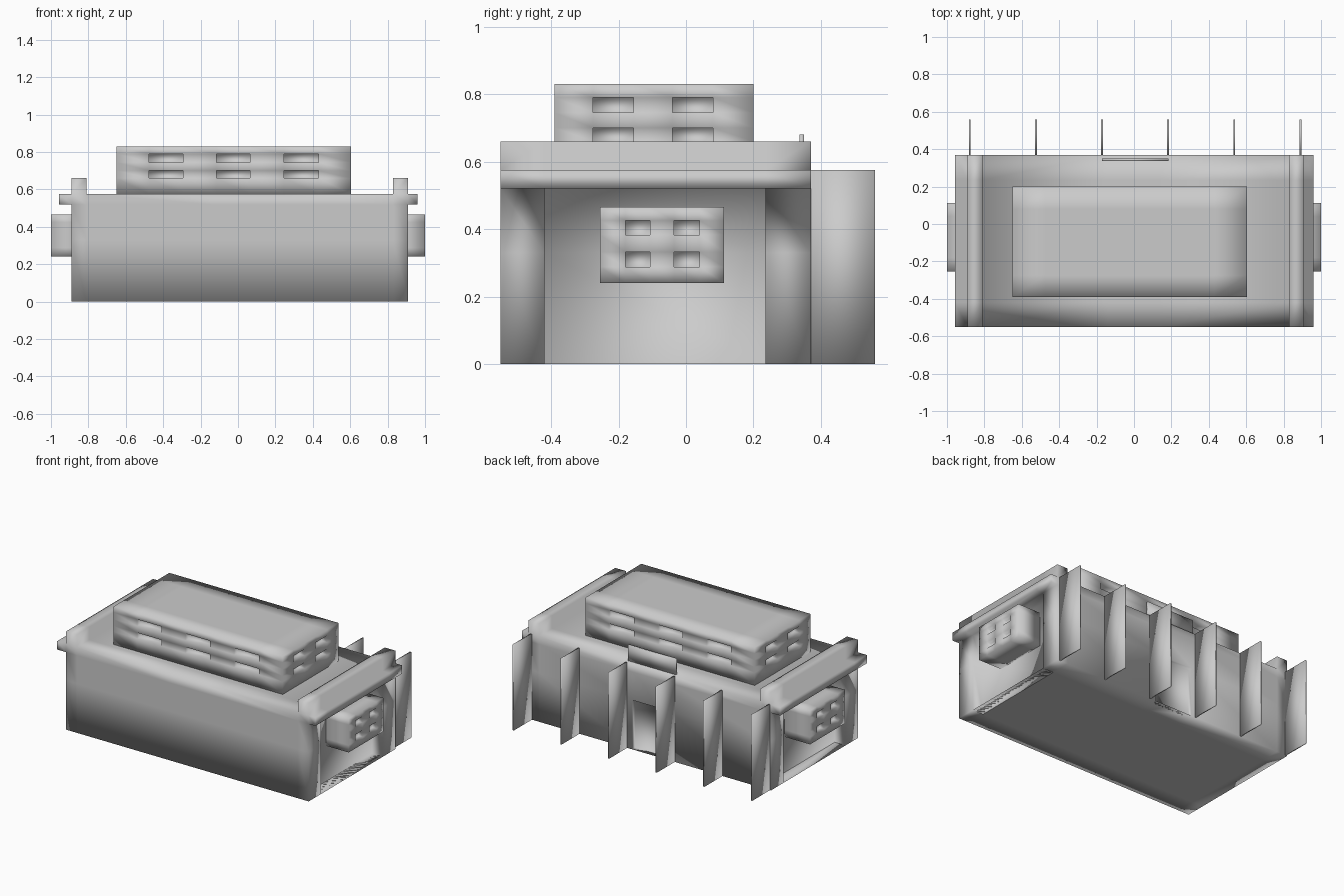
import bpy, bmesh
from mathutils import Vector

if "Cube" in bpy.data.objects:
    bpy.data.objects.remove(bpy.data.objects["Cube"])


def grid_box(lo, hi, cuts=((), (), ())):
    """Box between two corners, sliced along each axis at the given positions."""
    bm = bmesh.new()
    bmesh.ops.create_cube(bm, size=1)
    for v in bm.verts:
        v.co = Vector([lo[i] if v.co[i] < 0 else hi[i] for i in range(3)])
    for axis in range(3):
        normal = Vector((0, 0, 0))
        normal[axis] = 1
        for c in cuts[axis]:
            bmesh.ops.bisect_plane(bm, geom=bm.verts[:] + bm.edges[:] + bm.faces[:],
                                   plane_co=normal * c, plane_no=normal)
    return bm


def push(bm, axis, level, spans, dist):
    """Extrude the faces on plane axis=level whose centres lie inside one of the spans."""
    others = [i for i in range(3) if i != axis]
    picked = []
    for f in bm.faces:
        c = f.calc_center_median()
        if all(abs(v.co[axis] - level) < 1e-4 for v in f.verts) and any(
                s[0][0] < c[others[0]] < s[0][1] and s[1][0] < c[others[1]] < s[1][1] for s in spans):
            picked.append(f)
    res = bmesh.ops.extrude_face_region(bm, geom=picked)
    old = [f for f in picked if f.is_valid]
    if old:
        bmesh.ops.delete(bm, geom=old, context='FACES')
    for v in res['geom']:
        if isinstance(v, bmesh.types.BMVert):
            v.co[axis] += dist


def finish(name, bm):
    bm.normal_update()
    for f in bm.faces:
        f.smooth = True
    me = bpy.data.meshes.new(name)
    bm.to_mesh(me)
    bm.free()
    ob = bpy.data.objects.new(name, me)
    bpy.context.collection.objects.link(ob)
    return ob


def flat(pairs):
    return sorted(v for p in pairs for v in p)


def grid(a, b):
    return [(p, q) for p in a for q in b]


# Main hall: end recesses, eave ledges, roof parapets and back doorway
X0, X1, Y0, Y1, H = -0.89, 0.91, -0.55, 0.37, 0.575
bm = grid_box((X0, Y0, 0), (X1, Y1, H),
              ((-0.81, -0.14, 0.14, 0.83), (-0.42, 0.235), (0.33, 0.52)))
push(bm, 1, Y1, [((-0.14, 0.14), (0, 0.33))], -0.03)
for x, s in ((X0, -1), (X1, 1)):
    push(bm, 0, x, [((-0.42, 0.235), (0, 0.52))], -0.08 * s)
    push(bm, 0, x, [((Y0, Y1), (0.52, H))], 0.05 * s if s > 0 else -0.068)
push(bm, 2, H, [((X0, -0.81), (Y0, Y1)), ((0.83, X1), (Y0, Y1))], 0.085)
finish("main_hall", bm)

# Rooftop storey with two rows of windows on all four sides
wx = [(-0.475, -0.295), (-0.115, 0.065), (0.245, 0.43)]
wy = [(-0.275, -0.155), (-0.04, 0.08)]
wz = [(0.66, 0.70), (0.745, 0.79)]
bm = grid_box((-0.65, -0.39, H), (0.605, 0.2, 0.83), (flat(wx), flat(wy), flat(wz)))
push(bm, 1, -0.39, grid(wx, wz), 0.04)
push(bm, 1, 0.2, grid(wx, wz), -0.04)
push(bm, 0, -0.65, grid(wy, wz), 0.04)
push(bm, 0, 0.605, grid(wy, wz), -0.04)
finish("roof_storey", bm)

# Projecting bays on the two end walls
by = [(-0.18, -0.107), (-0.035, 0.04)]
bz = [(0.288, 0.332), (0.383, 0.425)]
for name, a, b, outer, d in (("left_bay", -1.0, -0.81, -1.0, 0.03),
                             ("right_bay", 0.83, 1.0, 1.0, -0.03)):
    bm = grid_box((a, -0.255, 0.24), (b, 0.113, 0.466), ((), flat(by), flat(bz)))
    push(bm, 0, outer, grid(by, bz), d)
    finish(name, bm)

# Back buttress fins
for i in range(6):
    x = -0.878 + i * 0.3535
    finish(f"back_fin_{i + 1}", grid_box((x - 0.005, Y1, 0), (x + 0.005, 0.56, H)))

# Upright sign board above the doorway
finish("door_panel_board", grid_box((-0.17, 0.336, H), (0.185, 0.35, 0.68)))
